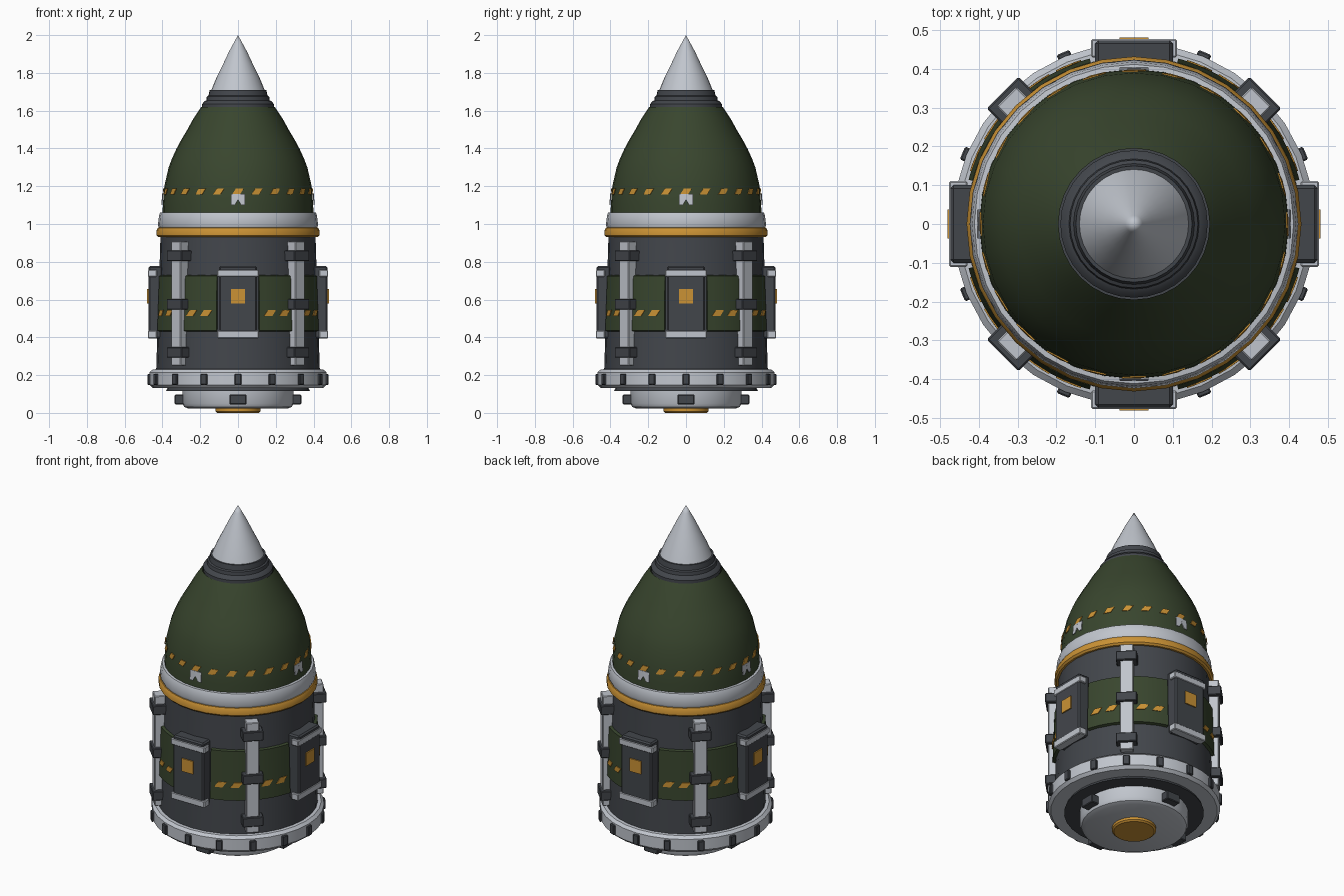
import bpy, bmesh
from math import sin, cos, pi, radians
from mathutils import Matrix

cube = bpy.data.objects.get("Cube")
if cube:
    bpy.data.objects.remove(cube, do_unlink=True)


def material(name, rgb):
    m = bpy.data.materials.new(name)
    m.use_nodes = True
    m.diffuse_color = (*rgb, 1)
    bsdf = next(n for n in m.node_tree.nodes if n.type == 'BSDF_PRINCIPLED')
    bsdf.inputs["Base Color"].default_value = (*rgb, 1)
    return m


GREEN = material("olive green", (0.04, 0.06, 0.027))
DARK = material("dark steel", (0.055, 0.061, 0.071))
WHITE = material("pale grey", (0.53, 0.56, 0.61))
GOLD = material("amber", (0.6, 0.29, 0.035))
SEGMENTS = 32
AXES = [0, 90, 180, 270]
DIAGONALS = [45, 135, 225, 315]


def finish(name, bm, mat, smooth=True, bevel=0):
    bmesh.ops.recalc_face_normals(bm, faces=bm.faces)
    mesh = bpy.data.meshes.new(name)
    bm.to_mesh(mesh)
    bm.free()
    mesh.materials.append(mat)
    ob = bpy.data.objects.new(name, mesh)
    bpy.context.collection.objects.link(ob)
    if bevel:
        mod = ob.modifiers.new("edge bevel", 'BEVEL')
        mod.width = bevel
        mod.segments = 1
    if smooth:
        bpy.ops.object.select_all(action='DESELECT')
        ob.select_set(True)
        bpy.context.view_layer.objects.active = ob
        bpy.ops.object.shade_smooth_by_angle(angle=radians(35))
    return ob


def lathe(name, profile, mat):
    """Spin (radius, height) points around z and weld the poles."""
    bm = bmesh.new()
    verts = [bm.verts.new((r, 0, z)) for r, z in profile]
    edges = [bm.edges.new(pair) for pair in zip(verts, verts[1:])]
    bmesh.ops.spin(bm, geom=verts + edges, cent=(0, 0, 0), axis=(0, 0, 1),
                   angle=2 * pi, steps=SEGMENTS, use_merge=True)
    bmesh.ops.remove_doubles(bm, verts=bm.verts, dist=1e-4)
    return finish(name, bm, mat)


def blocks(name, angles, r0, r1, width, spans, mat, bevel=0.004):
    """Boxes facing outward at each angle, one per height span."""
    bm = bmesh.new()
    for a in angles:
        for z0, z1 in spans:
            m = (Matrix.Rotation(radians(a), 4, 'Z')
                 @ Matrix.Translation(((r0 + r1) / 2, 0, (z0 + z1) / 2))
                 @ Matrix.Diagonal((r1 - r0, width, z1 - z0, 1)))
            bmesh.ops.create_cube(bm, size=1, matrix=m)
    return finish(name, bm, mat, False, bevel)


def decals(name, angles, shapes, radius, mat):
    """Thin patches wrapped on the hull; shapes hold (degrees, height) points."""
    bm = bmesh.new()
    for a in angles:
        for shape in shapes:
            pts = []
            for d, z in shape:
                t, r = radians(a + d), radius(z)
                pts.append(bm.verts.new((r * cos(t), r * sin(t), z)))
            bm.faces.new(pts)
    ob = finish(name, bm, mat, False)
    mod = ob.modifiers.new("thickness", 'SOLIDIFY')
    mod.thickness = 0.004
    mod.offset = 0
    return ob


# Nose section
NOSE = [(0.40, 1.03), (0.398, 1.1), (0.39, 1.2), (0.367, 1.3), (0.348, 1.35),
        (0.325, 1.4), (0.298, 1.45), (0.268, 1.5), (0.235, 1.56), (0.195, 1.62)]


def nose_radius(z):
    for (r0, z0), (r1, z1) in zip(NOSE, NOSE[1:]):
        if z0 <= z <= z1:
            return r0 + (r1 - r0) * (z - z0) / (z1 - z0) + 0.004
    return NOSE[0][0]


lathe("nose_shell", NOSE, GREEN)
lathe("nose_collar", [(0.17, 1.6), (0.19, 1.615), (0.19, 1.635), (0.178, 1.65),
                      (0.168, 1.655), (0.165, 1.675), (0.156, 1.68),
                      (0.15, 1.71), (0, 1.71)], DARK)
lathe("nose_tip", [(0.145, 1.7), (0.112, 1.78), (0.077, 1.85), (0.049, 1.91),
                   (0.022, 1.96), (0, 2)], WHITE)

# Joint rings
lathe("upper_ring", [(0.39, 1.063), (0.412, 1.06), (0.418, 1.045),
                     (0.424, 0.995), (0.418, 0.98), (0.39, 0.98)], WHITE)
lathe("amber_ring", [(0.4, 0.982), (0.424, 0.98), (0.432, 0.965),
                     (0.432, 0.94), (0.422, 0.93), (0.4, 0.93)], GOLD)

# Main body and base
lathe("main_body", [(0.41, 0.96), (0.413, 0.85), (0.434, 0.2)], DARK)
lathe("lower_ring", [(0.42, 0.232), (0.452, 0.23), (0.468, 0.215),
                     (0.468, 0.148), (0.452, 0.132), (0.37, 0.132)], WHITE)
lathe("base_plate", [(0.37, 0.14), (0.38, 0.117), (0, 0.117)], DARK)
lathe("base_drum", [(0.295, 0.125), (0.295, 0.05), (0.285, 0.032),
                    (0.26, 0.022), (0, 0.022)], WHITE)
lathe("base_cap", [(0.12, 0.03), (0.12, 0.008), (0.11, 0), (0, 0)], GOLD)
blocks("ring_bolts", [i * 22.5 for i in range(16)], 0.44, 0.479, 0.036,
       [(0.148, 0.207)], DARK)
blocks("base_lugs", AXES, 0.27, 0.335, 0.09, [(0.045, 0.097)], DARK)

# Green armour panels between the hatches
bm = bmesh.new()
for a in DIAGONALS:
    rows = []
    for z, r in ((0.43, 0.425), (0.435, 0.442), (0.725, 0.432), (0.73, 0.41)):
        rows.append([bm.verts.new((r * cos(radians(a + d)), r * sin(radians(a + d)), z))
                     for d in range(-30, 31, 5)])
    for low, high in zip(rows, rows[1:]):
        for i in range(len(low) - 1):
            bm.faces.new((low[i], low[i + 1], high[i + 1], high[i]))
    for side in (0, -1):
        bm.faces.new([row[side] for row in rows])
finish("armour_panels", bm, GREEN)

# Diagonal rails with clamps
blocks("side_rails", DIAGONALS, 0.40, 0.465, 0.072, [(0.25, 0.908)], WHITE)
blocks("rail_clamps", DIAGONALS, 0.40, 0.479, 0.115,
       [(z - 0.028, z + 0.028) for z in (0.32, 0.575, 0.832)], DARK)

# Access hatches
blocks("hatch_plates", AXES, 0.40, 0.474, 0.2, [(0.395, 0.777)], DARK, 0.008)
blocks("hatch_bars", AXES, 0.43, 0.477, 0.222, [(0.395, 0.435), (0.72, 0.757)], WHITE)
blocks("hatch_lights", AXES, 0.472, 0.481, 0.075, [(0.58, 0.657)], GOLD, 0)

# Painted hazard dashes and notched badges
def dash(z):
    return [(-4.5, z - 0.016), (1.5, z - 0.016), (4.5, z + 0.016), (-1.5, z + 0.016)]


decals("nose_dashes", [i * 15 for i in range(24)], [dash(1.173)], nose_radius, GOLD)
decals("panel_dashes", [a + d for a in DIAGONALS for d in (-22.5, -11, 0, 11, 22.5)],
       [dash(0.528)], lambda z: 0.443, GOLD)
half = [(-5.3, 1.1), (-5.3, 1.158), (0, 1.158), (0, 1.128), (-2.4, 1.1)]
decals("nose_badges", AXES, [half, [(-d, z) for d, z in reversed(half)]],
       lambda z: nose_radius(z) + 0.002, WHITE)
